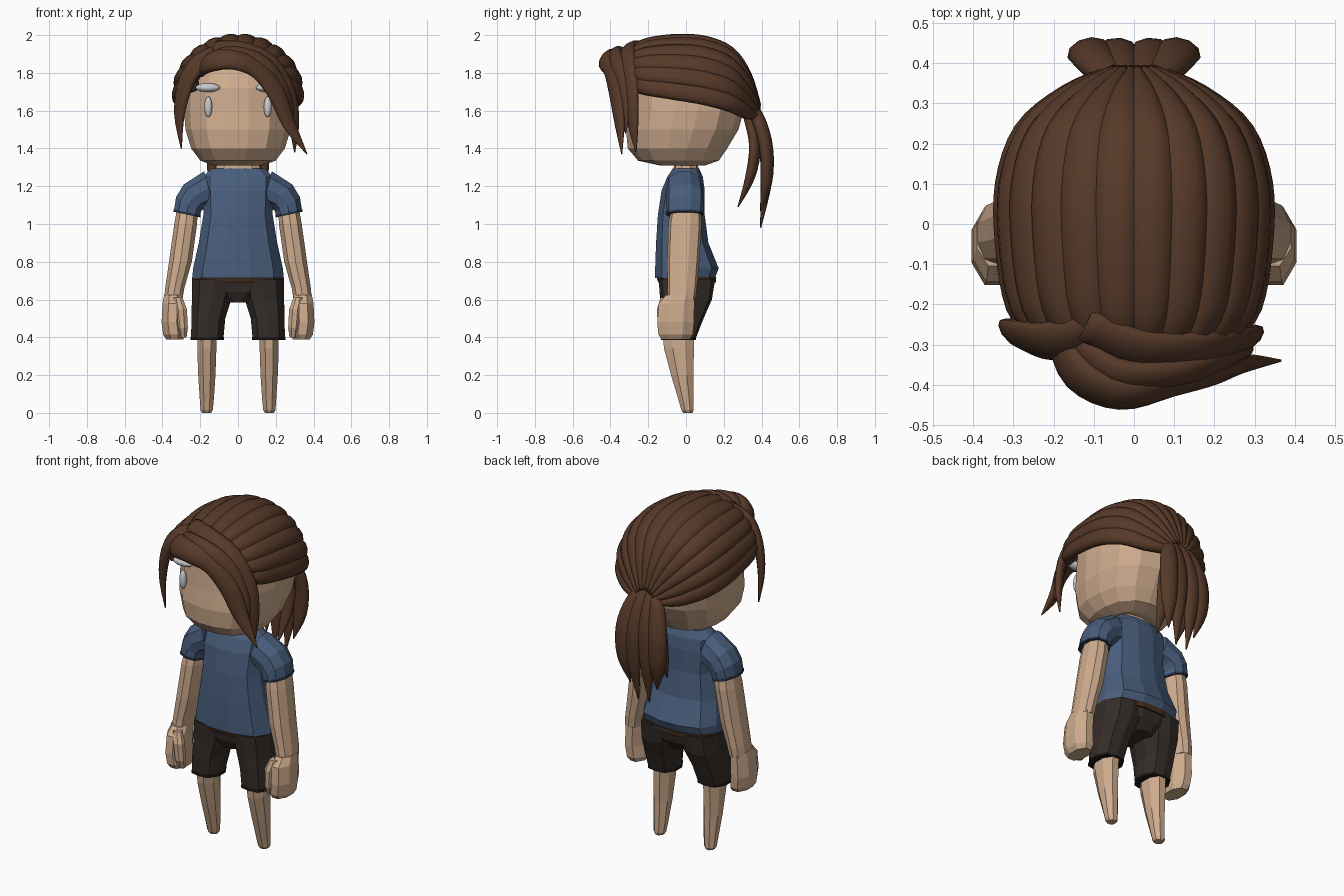
import bpy, bmesh
from math import sin, cos, pi, radians
from mathutils import Vector


def material(name, rgb):
    m = bpy.data.materials.new(name)
    m.diffuse_color = (*rgb, 1)
    return m


SKIN = material("skin", (0.62, 0.41, 0.27))
BLUE = material("blue cloth", (0.065, 0.11, 0.2))
NAVY = material("dark blue trim", (0.025, 0.04, 0.08))
DARK = material("dark cloth", (0.035, 0.026, 0.021))
BLACK = material("dark trim", (0.012, 0.009, 0.008))
BELT = material("belt brown", (0.06, 0.028, 0.013))
HAIR = material("brown hair", (0.095, 0.042, 0.022))
WHITE = material("white", (0.85, 0.85, 0.85))


def skin_rings(name, rings, mat, smooth=False):
    """Join rings of points into a closed, capped surface."""
    bm = bmesh.new()
    vs = [[bm.verts.new(p) for p in r] for r in rings]
    n = len(rings[0])
    for a, b in zip(vs, vs[1:]):
        for i in range(n):
            bm.faces.new((a[i], a[(i + 1) % n], b[(i + 1) % n], b[i]))
    bm.faces.new(vs[0])
    bm.faces.new(vs[-1])
    bmesh.ops.recalc_face_normals(bm, faces=bm.faces[:])
    for f in bm.faces:
        f.smooth = smooth
    me = bpy.data.meshes.new(name)
    bm.to_mesh(me)
    bm.free()
    me.materials.append(mat)
    ob = bpy.data.objects.new(name, me)
    bpy.context.collection.objects.link(ob)
    return ob


def loft(name, sections, mat, n=12, p=2.4, side=1):
    """Sections are x, y, z, half width, half depth and optional tilt in degrees."""
    rings = []
    for x, y, z, rx, ry, *tilt in sections:
        t = radians(tilt[0]) if tilt else 0
        ring = []
        for i in range(n):
            a = 2 * pi * (i + 0.5) / n
            c, s = cos(a), sin(a)
            k = (abs(c) ** p + abs(s) ** p) ** (-1 / p)
            ring.append((side * (x + rx * c * k * cos(t)), y + ry * s * k,
                         z + rx * c * k * sin(t)))
        rings.append(ring)
    return skin_rings(name, rings, mat)


def strand(name, pts, centre=(0, 0.02, 1.6), steps=4, n=10):
    """Smooth lock of hair; points are x, y, z, half width, half thickness."""
    P = [Vector(q) for q in pts]
    path = []
    for i in range(len(P) - 1):
        a, b, c, d = P[max(i - 1, 0)], P[i], P[i + 1], P[min(i + 2, len(P) - 1)]
        for j in range(steps):
            t = j / steps
            path.append(0.5 * (2 * b + (c - a) * t + (2 * a - 5 * b + 4 * c - d) * t ** 2
                               + (3 * b - a - 3 * c + d) * t ** 3))
    path.append(P[-1])
    rings = []
    for i, q in enumerate(path):
        T = (path[min(i + 1, len(path) - 1)] - path[max(i - 1, 0)]).to_3d().normalized()
        pos = Vector(q[:3])
        out = pos - Vector(centre)
        out = (out - T * out.dot(T)).normalized()
        S = T.cross(out)
        rings.append([pos + S * q[3] * cos(2 * pi * k / n) + out * q[4] * sin(2 * pi * k / n)
                      for k in range(n)])
    return skin_rings(name, rings, HAIR, True)


# Head and neck
loft("head", [(0, -.02, 1.31, .13, .12), (0, -.04, 1.335, .2, .215), (0, -.045, 1.40, .25, .265),
              (0, -.02, 1.5, .28, .3), (0, 0, 1.6, .288, .308), (0, 0, 1.72, .28, .3),
              (0, 0, 1.82, .24, .265), (0, 0, 1.9, .15, .17)], SKIN, 16, 2.5)
loft("neck", [(0, 0, 1.24, .13, .07), (0, 0, 1.3, .12, .065), (0, 0, 1.36, .09, .06)], SKIN, 10)

# Shirt body, pelvis and belt
loft("shirt", [(0, -.005, .715, .245, .16), (0, .005, .765, .24, .17), (0, -.02, .9, .21, .14),
               (0, -.025, 1.05, .185, .125), (0, -.015, 1.18, .19, .115),
               (0, -.005, 1.25, .19, .095), (0, 0, 1.295, .14, .07)], BLUE, 12, 2.7)
loft("shorts_pelvis", [(0, 0, .585, .07, .1), (0, .005, .64, .2, .135),
                       (0, .005, .72, .24, .15)], DARK, 12, 2.7)
loft("belt", [(0, .005, .69, .243, .154), (0, .002, .72, .246, .16)], BELT, 12, 2.7)

for side, tag in ((-1, "left"), (1, "right")):
    # Sleeve and arm
    loft(tag + "_sleeve", [(.155, -.01, 1.19, .095, .095, 75), (.232, -.005, 1.148, .085, .1, 48),
                           (.262, -.005, 1.105, .078, .1, 30), (.27, -.008, 1.055, .073, .098, 12)],
         BLUE, 10, side=side)
    loft(tag + "_sleeve_hem", [(.27, -.008, 1.062, .075, .1, 12), (.271, -.008, 1.05, .075, .1, 12)],
         NAVY, 10, side=side)
    loft(tag + "_arm", [(.265, 0, 1.1, .055, .075, 12), (.277, -.005, 1.0, .062, .088),
                        (.305, -.015, .8, .062, .085), (.335, -.02, .66, .052, .078),
                        (.343, -.025, .6, .05, .075)], SKIN, 10, side=side)
    # Fist and thumb
    loft(tag + "_hand", [(.343, -.03, .625, .048, .075), (.345, -.05, .58, .055, .095),
                         (.348, -.055, .48, .057, .098), (.34, -.055, .415, .057, .092),
                         (.335, -.055, .388, .045, .075)], SKIN, 8, 4, side)
    loft(tag + "_thumb", [(.318, -.11, .61, .025, .025), (.303, -.125, .55, .033, .03),
                          (.295, -.12, .45, .03, .03), (.292, -.11, .4, .02, .02)],
         SKIN, 8, 3, side)
    # Shorts leg and bare leg
    loft(tag + "_shorts_leg", [(.163, -.04, .39, .087, .09), (.157, -.022, .5, .091, .115),
                               (.14, 0, .6, .106, .137), (.125, .005, .71, .12, .15)],
         DARK, 10, 2.7, side)
    loft(tag + "_shorts_hem", [(.163, -.04, .387, .09, .093), (.163, -.04, .402, .09, .093)],
         BLACK, 10, 2.7, side)
    loft(tag + "_leg", [(.163, -.04, .42, .054, .088), (.165, -.037, .34, .053, .083),
                        (.165, -.02, .2, .048, .062), (.165, 0, .07, .039, .042),
                        (.166, .008, .015, .034, .034), (.166, .01, 0, .025, .026)],
         SKIN, 8, side=side)
    # Eye and brow
    for part, loc, size in (("eye", (.157, -.292, 1.62), (.021, .02, .055)),
                            ("brow", (.16, -.285, 1.722), (.066, .03, .024))):
        bpy.ops.mesh.primitive_uv_sphere_add(segments=12, ring_count=8, radius=1,
                                             location=(side * loc[0], loc[1], loc[2]))
        ob = bpy.context.object
        ob.name = tag + "_" + part
        ob.scale = size
        ob.data.materials.append(WHITE)
        bpy.ops.object.shade_smooth()

# Combed hair cap: locks fanned over the skull, gathered at the back
stations = [(-.27, .23, 1.74, .18), (-.2, .285, 1.725, .23), (-.05, .31, 1.705, .27),
            (.1, .31, 1.68, .285), (.23, .265, 1.64, .27), (.315, .165, 1.59, .2),
            (.365, .05, 1.57, .06)]
LOCKS = 12
for i in range(LOCKS):
    phi = radians(-97 + 194 * (i + 0.5) / LOCKS)
    pts = [(w * sin(phi), y, zb + h * cos(phi), 0.68 * pi * (w + h) / 2 / LOCKS + .006, .034)
           for y, w, zb, h in stations]
    strand("hair_lock", pts)

# Ponytail
for s in (-1, 1):
    for x, tip in ((.045, .98), (.11, 1.07)):
        strand("ponytail_lock", [(s * .02, .33, 1.64, .035, .03), (s * x * .7, .385, 1.55, .045, .035),
                                 (s * x, .425, 1.4, .055, .035), (s * x, .425, 1.22, .045, .03),
                                 (s * x * .8, .395, tip, .003, .003)], (0, 0, 1.3))
    strand("ponytail_under_lock", [(s * .02, .33, 1.58, .03, .03), (s * .07, .365, 1.42, .05, .03),
                                   (s * .08, .34, 1.25, .04, .025),
                                   (s * .07, .275, 1.09, .003, .003)], (0, 0, 1.3))

# Swept fringe falling to the right
strand("fringe_main", [(-.19, -.26, 1.82, .05, .03), (-.14, -.37, 1.86, .065, .035),
                       (-.03, -.42, 1.87, .06, .035), (.1, -.395, 1.82, .055, .03),
                       (.2, -.37, 1.7, .055, .028), (.27, -.35, 1.53, .04, .02),
                       (.365, -.34, 1.37, .003, .003)])
strand("fringe_upper", [(-.12, -.25, 1.93, .05, .03), (.02, -.31, 1.92, .06, .03),
                        (.17, -.31, 1.85, .06, .03), (.265, -.29, 1.7, .05, .025),
                        (.295, -.28, 1.53, .035, .02), (.3, -.265, 1.38, .003, .003)])
strand("fringe_inner", [(-.16, -.27, 1.86, .04, .03), (-.05, -.37, 1.9, .05, .03),
                        (.1, -.37, 1.87, .045, .03), (.2, -.345, 1.77, .05, .025),
                        (.265, -.32, 1.62, .035, .02), (.29, -.32, 1.48, .003, .003)])
# Left side lock
strand("fringe_left", [(-.1, -.25, 1.92, .04, .03), (-.2, -.29, 1.86, .06, .03),
                       (-.275, -.28, 1.75, .055, .028), (-.31, -.265, 1.58, .035, .02),
                       (-.3, -.255, 1.4, .003, .003)])
